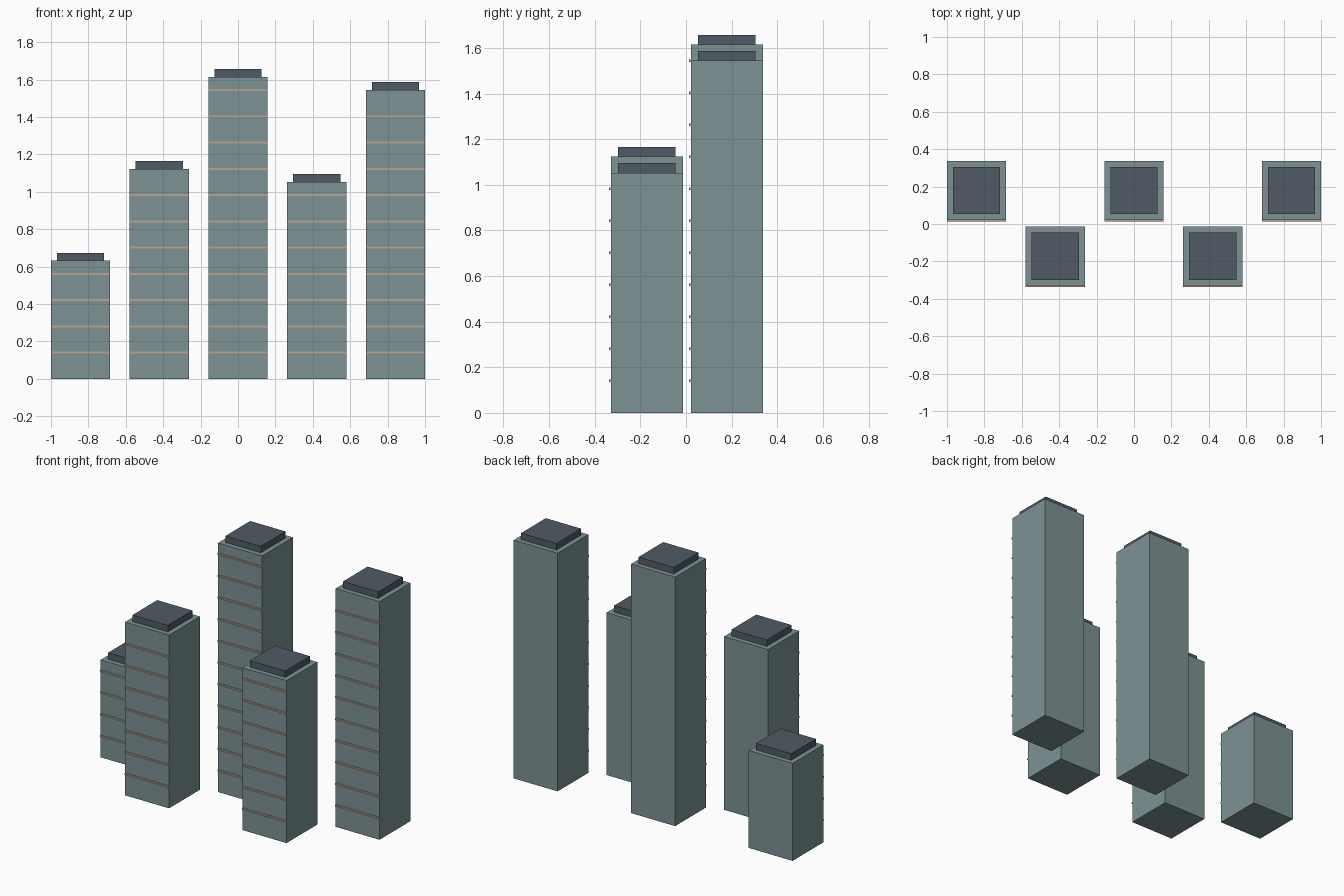
import bpy

if "Cube" in bpy.data.objects:
    bpy.data.objects.remove(bpy.data.objects["Cube"])

U = 2 / 5.7            # one design unit, so the row of towers is 2 wide
WIDTH = 0.9 * U        # tower side
CAP = 0.72 * U         # roof cap side
CAP_H = 0.12 * U
FLOOR = 0.4 * U        # spacing of the ledges
LEDGE_H = 0.03 * U
LEDGE_OUT = 0.02 * U   # how far ledges stand off the front wall
HEIGHTS = [1.8, 3.2, 4.6, 3.0, 4.4]


def material(name, rgb):
    m = bpy.data.materials.new(name)
    m.diffuse_color = (*rgb, 1)
    m.use_nodes = True
    m.node_tree.nodes["Principled BSDF"].inputs["Base Color"].default_value = m.diffuse_color
    return m


def box(name, center, size, mat):
    bpy.ops.mesh.primitive_cube_add(size=1, location=center)
    ob = bpy.context.object
    ob.name = name
    ob.scale = size
    bpy.ops.object.transform_apply(location=False, rotation=False, scale=True)
    ob.data.materials.append(mat)
    return ob


wall = material("wall", (0.20, 0.29, 0.30))
roof = material("roof", (0.08, 0.105, 0.13))
trim = material("trim", (0.50, 0.38, 0.28))

for i, units in enumerate(HEIGHTS):
    n = i + 1
    h = units * U
    x = (i - 2) * 1.2 * U
    # towers alternate between a back row and a front row
    y = (0.5 if i % 2 == 0 else -0.5) * U + LEDGE_OUT / 2

    # tower body and roof cap
    box(f"tower_{n}", (x, y, h / 2), (WIDTH, WIDTH, h), wall)
    box(f"roof_cap_{n}", (x, y, h + CAP_H / 2), (CAP, CAP, CAP_H), roof)

    # thin ledges across the front, one per floor below the roof
    front = y - WIDTH / 2
    z = FLOOR
    k = 1
    while z < h - 0.05 * U:
        box(f"ledge_{n}_{k}", (x, front, z), (WIDTH, 2 * LEDGE_OUT, LEDGE_H), trim)
        k += 1
        z = k * FLOOR
